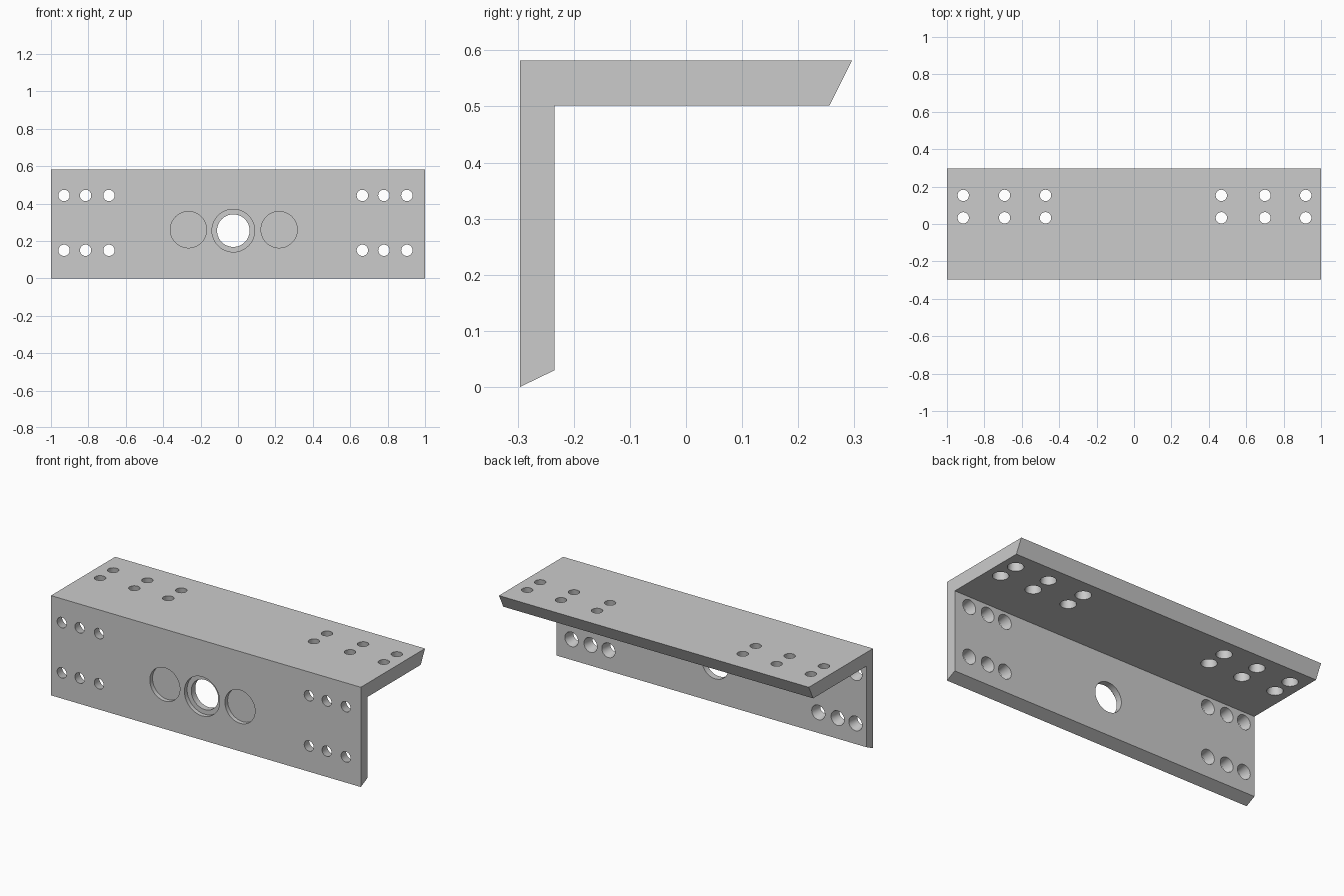
import bpy, bmesh
from math import radians
from mathutils import Matrix, Vector

cube = bpy.data.objects.get("Cube")
if cube:
    bpy.data.objects.remove(cube, do_unlink=True)

FRONT, INNER = -0.296, -0.234      # faces of the upright plate
UNDER, TOP = 0.502, 0.582          # faces of the top plate
BACKWARD, DOWN = radians(-90), radians(180)

grey = bpy.data.materials.new("plain grey")
grey.use_nodes = True
grey.diffuse_color = (0.6, 0.6, 0.6, 1)
grey.node_tree.nodes["Principled BSDF"].inputs["Base Color"].default_value = (0.6, 0.6, 0.6, 1)


def make_object(name, bm):
    bmesh.ops.recalc_face_normals(bm, faces=bm.faces)
    mesh = bpy.data.meshes.new(name)
    bm.to_mesh(mesh)
    bm.free()
    mesh.materials.append(grey)
    obj = bpy.data.objects.new(name, mesh)
    bpy.context.collection.objects.link(obj)
    return obj


def add_drill(bm, start, end, turn, r_start, r_end, segments=32):
    """Cone or cylinder running from start to end, slightly overlong."""
    start, end = Vector(start), Vector(end)
    place = Matrix.Translation((start + end) / 2) @ Matrix.Rotation(turn, 4, 'X')
    bmesh.ops.create_cone(bm, cap_ends=True, segments=segments, radius1=r_start,
                          radius2=r_end, depth=(end - start).length + 0.004, matrix=place)


def cut(body, bm, name):
    cutter = make_object(name, bm)
    cutter.hide_render = True
    mod = body.modifiers.new(name, 'BOOLEAN')
    mod.operation, mod.solver, mod.object = 'DIFFERENCE', 'EXACT', cutter
    bpy.context.view_layer.objects.active = body
    bpy.ops.object.modifier_apply(modifier=mod.name)
    bpy.data.objects.remove(cutter, do_unlink=True)


# Angle bracket: L profile with bevelled free edges, extruded along x
profile = [(FRONT, 0), (INNER, 0.03), (INNER, UNDER), (0.256, UNDER), (0.296, TOP), (FRONT, TOP)]
bm = bmesh.new()
face = bm.faces.new([bm.verts.new((-1, y, z)) for y, z in profile])
sweep = bmesh.ops.extrude_face_region(bm, geom=[face])
bmesh.ops.translate(bm, vec=(2, 0, 0),
                    verts=[v for v in sweep["geom"] if isinstance(v, bmesh.types.BMVert)])
bracket = make_object("angle_bracket", bm)

# Tapered screw holes, wider on the inside of the angle
bm = bmesh.new()
for x in (-0.93, -0.815, -0.69, 0.665, 0.78, 0.903):
    for z in (0.15, 0.443):
        add_drill(bm, (x, FRONT, z), (x, INNER, z), BACKWARD, 0.03, 0.043)
for x in (-0.913, -0.692, -0.473, 0.467, 0.70, 0.918):
    for y in (0.033, 0.153):
        add_drill(bm, (x, y, TOP), (x, y, UNDER), DOWN, 0.03, 0.043)
# Large through hole in the middle
add_drill(bm, (-0.025, FRONT, 0.255), (-0.025, INNER, 0.255), BACKWARD, 0.087, 0.087, 48)
cut(bracket, bm, "through_holes")

# Shallow round recesses and the counterbore of the middle hole
bm = bmesh.new()
for x, z, r in ((-0.265, 0.26, 0.097), (-0.025, 0.255, 0.114), (0.22, 0.26, 0.097)):
    add_drill(bm, (x, FRONT, z), (x, FRONT + 0.023, z), BACKWARD, r, r, 48)
cut(bracket, bm, "front_recesses")

# Smooth hole walls, sharp edges elsewhere
bpy.ops.object.select_all(action='DESELECT')
bracket.select_set(True)
bpy.context.view_layer.objects.active = bracket
bpy.ops.object.shade_smooth_by_angle(angle=radians(30))
